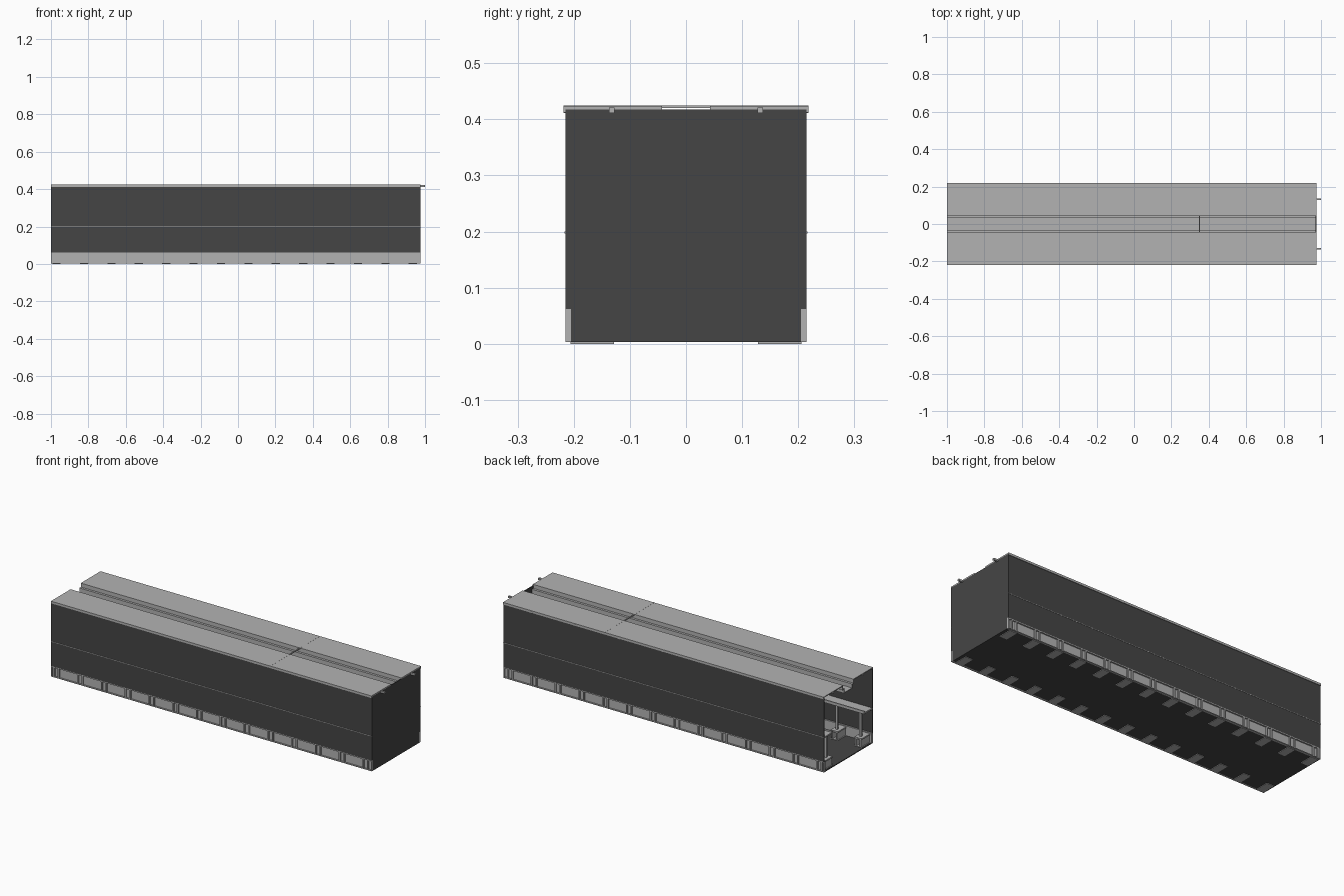
import bpy, bmesh

if "Cube" in bpy.data.objects:
    bpy.data.objects.remove(bpy.data.objects["Cube"])


def material(name, v):
    m = bpy.data.materials.new(name)
    m.diffuse_color = (v, v, v, 1)
    m.use_nodes = True
    m.node_tree.nodes["Principled BSDF"].inputs["Base Color"].default_value = m.diffuse_color
    return m


LIGHT = material("light grey", 0.45)
DARK = material("dark grey", 0.06)


def boxes(name, spans, mat):
    """One object from boxes given as (x0, x1, y0, y1, z0, z1)."""
    bm = bmesh.new()
    for x0, x1, y0, y1, z0, z1 in spans:
        geo = bmesh.ops.create_cube(bm, size=1)
        for v in geo["verts"]:
            v.co = ((x0 + x1) / 2 + v.co.x * (x1 - x0),
                    (y0 + y1) / 2 + v.co.y * (y1 - y0),
                    (z0 + z1) / 2 + v.co.z * (z1 - z0))
    me = bpy.data.meshes.new(name)
    bm.to_mesh(me)
    bm.free()
    me.materials.append(mat)
    ob = bpy.data.objects.new(name, me)
    bpy.context.collection.objects.link(ob)
    return ob


def extrude_profile(name, pts, x0, x1, mat):
    """Closed (y, z) profile swept along x."""
    bm = bmesh.new()
    face = bm.faces.new([bm.verts.new((x0, y, z)) for y, z in pts])
    ext = bmesh.ops.extrude_face_region(bm, geom=[face])
    moved = [g for g in ext["geom"] if isinstance(g, bmesh.types.BMVert)]
    bmesh.ops.translate(bm, verts=moved, vec=(x1 - x0, 0, 0))
    bmesh.ops.recalc_face_normals(bm, faces=bm.faces)
    me = bpy.data.meshes.new(name)
    bm.to_mesh(me)
    bm.free()
    me.materials.append(mat)
    ob = bpy.data.objects.new(name, me)
    bpy.context.collection.objects.link(ob)
    return ob


def both_sides(ob):
    m = ob.modifiers.new("Mirror", "MIRROR")
    m.use_axis = (False, True, False)
    return ob


L, R = -1.0, 0.975
bays = [L + 0.03 + i * 0.1465 for i in range(14)]

# dark shell: floor, end wall, side walls (left end stays open)
boxes("floor", [(L, R, -0.205, 0.205, 0.003, 0.008)], DARK)
boxes("end_wall", [(R - 0.004, R, -0.205, 0.205, 0.003, 0.418),
                   (R - 0.004, R, -0.215, 0.215, 0.062, 0.418)], DARK)
both_sides(boxes("side_wall", [(L, R, 0.211, 0.215, 0.062, 0.418)], DARK))

# light base band with paired ribs
both_sides(boxes("base_band", [(L, R, 0.202, 0.207, 0.003, 0.062),
                               (L, R, 0.202, 0.215, 0.057, 0.062),
                               (L, R, 0.202, 0.215, 0.003, 0.007)], LIGHT))
ribs = [(x + d - 0.004, x + d + 0.004, 0.203, 0.215, 0.003, 0.062)
        for x in bays for d in (-0.014, 0.014)]
ribs += [(R - 0.006, R, 0.205, 0.215, 0.003, 0.062), (L, L + 0.006, 0.205, 0.215, 0.003, 0.062)]
both_sides(boxes("base_rib", ribs, LIGHT))

# floor pads, feet and columns at every bay
both_sides(boxes("floor_pad", [(x - 0.022, x + 0.022, 0.128, 0.206, 0, 0.01) for x in bays], LIGHT))
feet = []
for x in bays:
    for d in (-0.014, 0.014):
        feet.append((x + d - 0.004, x + d + 0.004, 0.128, 0.204, 0.008, 0.05))
    feet.append((x - 0.022, x + 0.022, 0.128, 0.204, 0.05, 0.058))
both_sides(boxes("column_foot", feet, LIGHT))
both_sides(boxes("column", [(x - 0.006, x + 0.006, 0.147, 0.159, 0.058, 0.192) for x in bays], LIGHT))

# side ledge carried by the columns, its edge just showing outside
both_sides(boxes("side_ledge", [(L, R - 0.004, 0.14, 0.211, 0.192, 0.2),
                                (L, R - 0.004, 0.14, 0.146, 0.2, 0.208),
                                (L, R, 0.21, 0.2165, 0.197, 0.2)], LIGHT))

# roof slabs joined by a stepped central trough
half = [(0.218, 0.424), (0.045, 0.424), (0.045, 0.402), (0.032, 0.402), (0.032, 0.38)]
under = [(0.037, 0.376), (0.037, 0.398), (0.05, 0.398), (0.05, 0.419), (0.218, 0.419)]
profile = half + [(-y, z) for y, z in reversed(half)]
profile += [(-y, z) for y, z in reversed(under)] + under
extrude_profile("roof", profile, L, R - 0.004, LIGHT)
both_sides(boxes("roof_end_edge", [(R - 0.004, R, 0.043, 0.218, 0.418, 0.424)], LIGHT))
both_sides(boxes("roof_lip", [(L, R, 0.2145, 0.218, 0.412, 0.42)], LIGHT))

# roof cross bar over the trough
boxes("roof_cross_bar", [(0.347, 0.353, -0.2185, 0.2185, 0.42, 0.4245)], LIGHT)

# ceiling rods sticking out of the end wall, and side stubs
both_sides(boxes("ceiling_rod", [(L, 1.0, 0.127, 0.137, 0.411, 0.421)], LIGHT))
both_sides(boxes("side_stub", [(x - 0.005, x + 0.005, 0.137, 0.2185, 0.411, 0.421)
                               for x in (-0.01, 0.26, 0.53, 0.8)], LIGHT))
